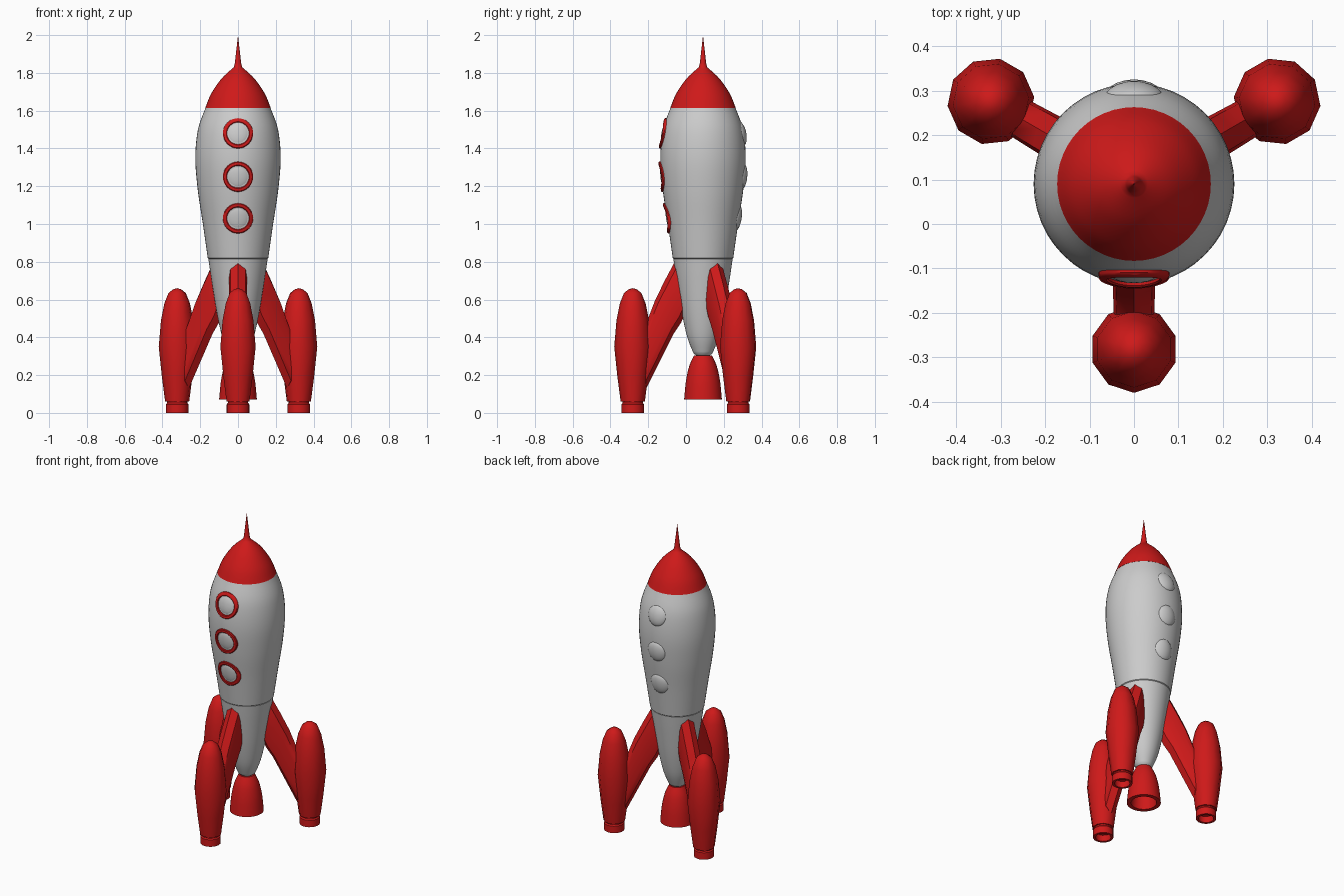
import bpy, bmesh, math

if "Cube" in bpy.data.objects:
    bpy.data.objects.remove(bpy.data.objects["Cube"])

CY = 0.09  # rocket axis lies at y = CY

red = bpy.data.materials.new("red")
red.diffuse_color = (0.62, 0.01, 0.01, 1)
red.use_nodes = True
red.node_tree.nodes["Principled BSDF"].inputs["Base Color"].default_value = red.diffuse_color


def finish(name, bm, mat=None, angle=35):
    bmesh.ops.remove_doubles(bm, verts=bm.verts, dist=1e-5)
    bmesh.ops.recalc_face_normals(bm, faces=bm.faces)
    me = bpy.data.meshes.new(name)
    bm.to_mesh(me)
    bm.free()
    ob = bpy.data.objects.new(name, me)
    bpy.context.collection.objects.link(ob)
    if mat:
        me.materials.append(mat)
    bpy.ops.object.select_all(action='DESELECT')
    ob.select_set(True)
    bpy.context.view_layer.objects.active = ob
    bpy.ops.object.shade_smooth_by_angle(angle=math.radians(angle))
    return ob


def smooth(pts, n=5):
    """Catmull-Rom curve through profile points."""
    p = [pts[0]] + pts + [pts[-1]]
    out = []
    for a, b, c, d in zip(p, p[1:], p[2:], p[3:]):
        for k in range(n):
            t = k / n
            out.append(tuple(0.5 * (2 * b[i] + (c[i] - a[i]) * t
                       + (2 * a[i] - 5 * b[i] + 4 * c[i] - d[i]) * t * t
                       + (3 * b[i] - a[i] - 3 * c[i] + d[i]) * t ** 3) for i in (0, 1)))
    return out + [pts[-1]]


def skin(bm, loops, closed=False):
    """Bridge equal-length rings of points with quads."""
    vs = [[bm.verts.new(p) for p in lp] for lp in loops]
    if closed:
        vs.append(vs[0])
    for a, b in zip(vs, vs[1:]):
        n = len(a)
        for i in range(n):
            bm.faces.new((a[i], a[(i + 1) % n], b[(i + 1) % n], b[i]))
    return vs


def lathe(name, prof, segs=48, cx=0, cy=CY, phase=0, mat=None, angle=35):
    bm = bmesh.new()
    skin(bm, [[(cx + r * math.cos(phase + i * math.tau / segs),
                cy + r * math.sin(phase + i * math.tau / segs), z)
               for i in range(segs)] for r, z in prof])
    bmesh.ops.dissolve_degenerate(bm, dist=1e-6, edges=bm.edges)
    return finish(name, bm, mat, angle)


# Fuselage, tail section, nose, spike and main nozzle
hull = smooth([(0.16, 0.82), (0.186, 1.0), (0.213, 1.18), (0.226, 1.35), (0.212, 1.5), (0.172, 1.615)])
lathe("fuselage", [(0, 0.815), (0.154, 0.815)] + hull + [(0.166, 1.618), (0, 1.618)])
lathe("tail_section", [(0, 0.815)] + smooth([(0.157, 0.815), (0.14, 0.7), (0.112, 0.53),
      (0.083, 0.40), (0.05, 0.315)]) + [(0.03, 0.30), (0, 0.30)])
lathe("nose_cone", [(0, 1.615)] + smooth([(0.173, 1.615), (0.142, 1.69), (0.087, 1.77), (0.022, 1.83)])
      + [(0.017, 1.85), (0.009, 1.92), (0.0005, 1.995)], mat=red, angle=50)
lathe("main_nozzle", [(0, 0.305)] + smooth([(0.047, 0.305), (0.072, 0.25), (0.09, 0.17), (0.1, 0.07)])
      + [(0.075, 0.07), (0.07, 0.15), (0.05, 0.24), (0, 0.26)], mat=red)


def hull_radius(z):
    for (r0, z0), (r1, z1) in zip(hull, hull[1:]):
        if z0 <= z <= z1:
            return r0 + (r1 - r0) * (z - z0) / (z1 - z0)


def on_hull(zc, rad, h, side, n=32):
    """Circle of points wrapped on the hull, raised by h."""
    pts = []
    for i in range(n):
        a = i * math.tau / n
        x, z = rad * math.cos(a), zc + rad * math.sin(a)
        pts.append((x, CY + side * (math.sqrt(hull_radius(z) ** 2 - x * x) + h), z))
    return pts


# Front portholes with red frames, plain domes at the back
for k, zc in enumerate((1.03, 1.25, 1.48), 1):
    bm = bmesh.new()
    skin(bm, [on_hull(zc, r, h, -1) for r, h in
              ((0.08, -0.01), (0.08, 0.006), (0.076, 0.01), (0.062, 0.01), (0.058, 0.006), (0.058, -0.01))], True)
    finish(f"window_frame_{k}", bm, red)
    for name, side, rad, top in (("window_glass", -1, 0.059, 0.005), ("rear_window", 1, 0.064, 0.014)):
        bm = bmesh.new()
        rings = [on_hull(zc, rad * s, -0.006 + (top + 0.006) * math.sqrt(1 - s * s), side)
                 for s in (1, 0.96, 0.85, 0.65, 0.4, 0.15)]
        bm.faces.new(skin(bm, rings)[-1])
        finish(f"{name}_{k}", bm)

# Three legs: faceted booster pod, foot collar and swept strut
pod = [(0, 0.04), (0.045, 0.04), (0.055, 0.06), (0.064, 0.06), (0.081, 0.19), (0.098, 0.35),
       (0.086, 0.49), (0.068, 0.58), (0.046, 0.635), (0.02, 0.655), (0, 0.66)]
foot = [(0.045, 0.055), (0.045, 0), (0.06, 0), (0.06, 0.045), (0.054, 0.052), (0.054, 0.07)]
# strut stations: upper (reach, z), lower (reach, z), half width
stations = [((0.06, 0.76), (0.03, 0.54), 0.046), ((0.152, 0.795), (0.085, 0.55), 0.047),
            ((0.20, 0.705), (0.115, 0.48), 0.048), ((0.252, 0.60), (0.155, 0.42), 0.048),
            ((0.31, 0.45), (0.30, 0.13), 0.045), ((0.37, 0.42), (0.36, 0.13), 0.04)]
section = [(0, 0.0), (0.13, 0.85), (0.3, 1), (0.7, 1), (0.87, 0.85),
           (1, 0.0), (0.87, -0.85), (0.7, -1), (0.3, -1), (0.13, -0.85)]
for name, deg in (("front", -90), ("right", 30), ("left", 150)):
    a = math.radians(deg)
    c, s = math.cos(a), math.sin(a)
    px, py = 0.372 * c, CY + 0.372 * s
    lathe(f"{name}_pod", pod, 10, px, py, a, red, 40)
    lathe(f"{name}_foot", foot, 20, px, py, a, red)
    bm = bmesh.new()
    loops = []
    for (ur, uz), (lr, lz), w in stations:
        lp = []
        for t, k in section:
            r, z = ur + (lr - ur) * t, uz + (lz - uz) * t
            lp.append((r * c - k * w * s, CY + r * s + k * w * c, z))
        loops.append(lp)
    vs = skin(bm, loops)
    bm.faces.new(vs[0])
    bm.faces.new(vs[-1])
    finish(f"{name}_strut", bm, red, 40)
